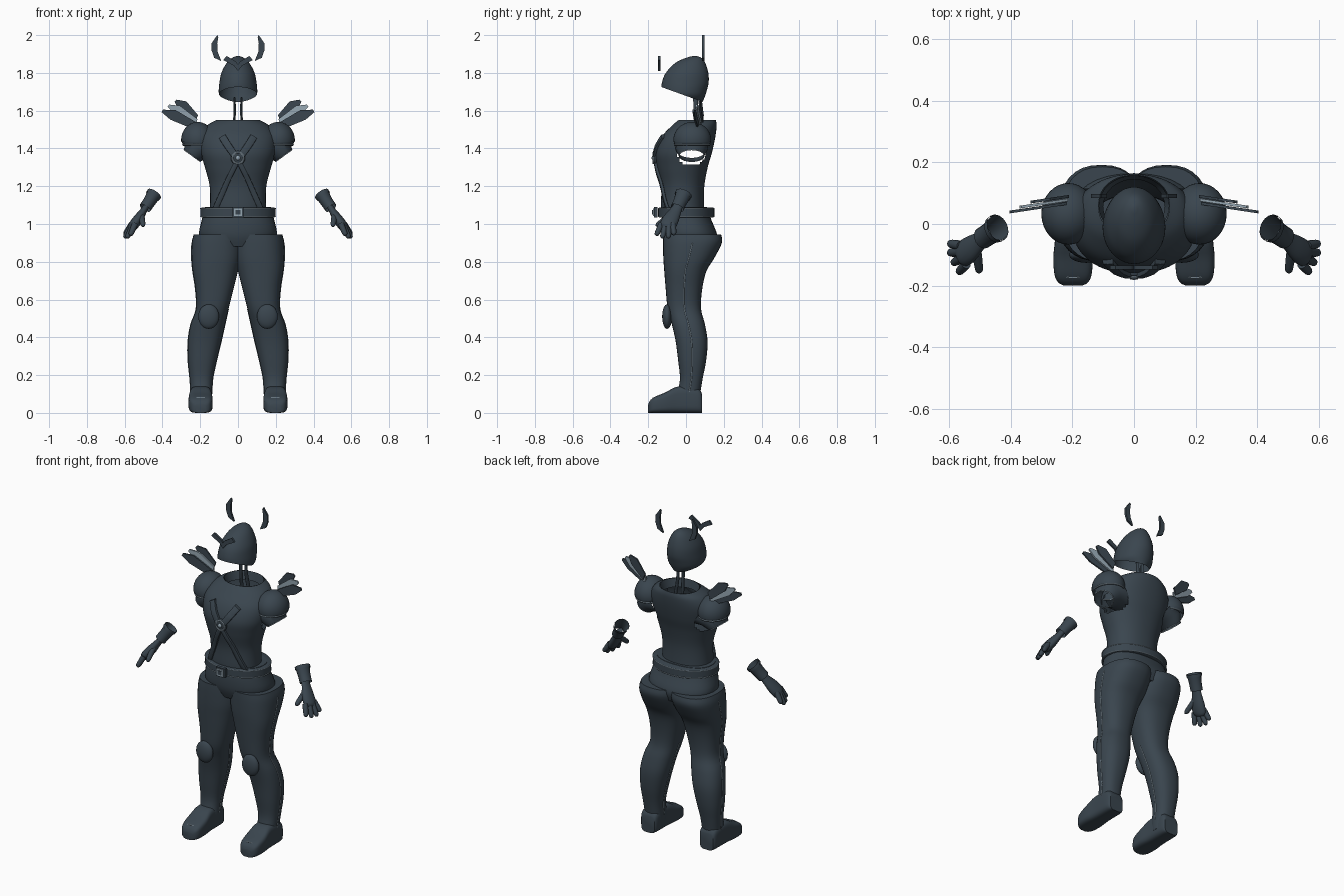
import bpy, bmesh, math
from mathutils import Vector, Matrix

if "Cube" in bpy.data.objects:
    bpy.data.objects.remove(bpy.data.objects["Cube"])


def material(name, rgb):
    m = bpy.data.materials.new(name)
    m.use_nodes = True
    m.diffuse_color = (*rgb, 1)
    m.node_tree.nodes["Principled BSDF"].inputs["Base Color"].default_value = (*rgb, 1)
    return m


SLATE = material("dark slate", (0.042, 0.06, 0.077))
STEEL = material("pale steel", (0.3, 0.38, 0.44))


def finish(name, bm, mat=SLATE, mirror=False):
    """Turn a bmesh into an object, optionally with a copy across x."""
    bmesh.ops.recalc_face_normals(bm, faces=bm.faces)
    for side in ((1, -1) if mirror else (1,)):
        if side < 0:
            bmesh.ops.scale(bm, vec=(-1, 1, 1), verts=bm.verts)
            bmesh.ops.reverse_faces(bm, faces=bm.faces)
        full = name if not mirror else ("left_" if side > 0 else "right_") + name
        me = bpy.data.meshes.new(full)
        bm.to_mesh(me)
        me.materials.append(mat)
        me.shade_smooth()
        me.set_sharp_from_angle(angle=math.radians(40))
        bpy.context.collection.objects.link(bpy.data.objects.new(full, me))
    bm.free()


def spline(rows, steps=4):
    """Catmull-Rom interpolation through rows of numbers."""
    out = []
    for i in range(len(rows) - 1):
        a, b, c, d = (rows[max(0, min(len(rows) - 1, i + k))] for k in (-1, 0, 1, 2))
        for s in range(steps):
            t = s / steps
            out.append([q + t / 2 * (r - p + t * (2 * p - 5 * q + 4 * r - w + t * (3 * (q - r) + w - p)))
                        for p, q, r, w in zip(a, b, c, d)])
    return out + [list(rows[-1])]


def skin(sections, n=32, power=2.0, caps=True):
    """Join rings, each given as centre, half-axis u and half-axis v."""
    bm = bmesh.new()
    e = 2 / power
    rings = []
    for c, u, v in sections:
        ring = []
        for k in range(n):
            a = math.tau * k / n
            co, si = math.cos(a), math.sin(a)
            ring.append(bm.verts.new(c + u * math.copysign(abs(co) ** e, co)
                                     + v * math.copysign(abs(si) ** e, si)))
        rings.append(ring)
    for p, q in zip(rings, rings[1:]):
        for k in range(n):
            bm.faces.new((p[k], p[(k + 1) % n], q[(k + 1) % n], q[k]))
    if caps:
        bm.faces.new(rings[0])
        bm.faces.new(rings[-1])
    return bm


def stack(rows, steps=4, **kw):
    """Rows of height, x from, x to, y front, y back."""
    return skin([(Vector(((a + b) / 2, (f + k) / 2, z)), Vector(((b - a) / 2, 0, 0)), Vector((0, (k - f) / 2, 0)))
                 for z, a, b, f, k in spline(rows, steps)], **kw)


def tube(rows, flat=1.0, caps=True, n=16):
    """Rows of x, y, z, radius; flat squeezes it across its width."""
    d = (Vector(rows[-1][:3]) - Vector(rows[0][:3])).normalized()
    v = d.cross(Vector((0, 1, 0))).normalized()
    u = v.cross(d)
    return skin([(Vector(r[:3]), u * r[3], v * r[3] * flat) for r in spline(rows)], n, caps=caps)


def hoop(centre, u, v, out, r):
    """Thin closed wire around an ellipse with half-axes u and v."""
    secs = []
    for k in range(49):
        a = math.tau * k / 48
        arm = u * math.cos(a) + v * math.sin(a)
        secs.append((Vector(centre) + arm, arm.normalized() * r, Vector(out) * r))
    return skin(secs, 8, caps=False)


def plate(outline, y, thick=0.012, lean=0.0):
    """Flat outline in x and z, extruded along y."""
    bm = bmesh.new()
    f = bm.faces.new([bm.verts.new((x, y + lean * x, z)) for x, z in outline])
    ext = bmesh.ops.extrude_face_region(bm, geom=[f])["geom"]
    bmesh.ops.translate(bm, vec=(0, thick, 0), verts=[g for g in ext if isinstance(g, bmesh.types.BMVert)])
    return bm


def ball(centre, size):
    bm = bmesh.new()
    m = Matrix.Translation(centre) @ Matrix.Diagonal((*size, 1))
    bmesh.ops.create_uvsphere(bm, u_segments=32, v_segments=20, radius=1, matrix=m)
    return bm


X, Y, Z = Vector((1, 0, 0)), Vector((0, 1, 0)), Vector((0, 0, 1))

# Torso shell, open at the collar and arm holes
TORSO = [(1.05, -.155, .155, -.125, .1), (1.09, -.148, .148, -.132, .095), (1.2, -.15, .15, -.132, .097),
         (1.3, -.175, .175, -.152, .115), (1.38, -.198, .198, -.16, .138), (1.46, -.2, .2, -.13, .155),
         (1.52, -.165, .165, -.075, .162), (1.55, -.115, .115, -.04, .158)]
bm = stack(TORSO, 6, n=64, power=2.2, caps=False)
holes = [f for f in bm.faces if abs(f.calc_center_median().x) > .1 and
         ((f.calc_center_median().y - .03) / .075) ** 2 + ((f.calc_center_median().z - 1.37) / .06) ** 2 < 1]
bmesh.ops.delete(bm, geom=holes, context='FACES')
finish("torso", bm)
finish("collar_lining", stack([(1.55, -.115, .115, -.04, .158), (1.5, -.1, .1, -.03, .145)], caps=False))

# Hips, thighs and lower legs
LEG = [(.945, -.03, .234, -.121, .186), (.9, -.03, .245, -.122, .19), (.82, -.02, .246, -.12, .15),
       (.75, .0, .24, -.115, .108), (.65, .025, .225, -.107, .085), (.55, .05, .222, -.097, .08),
       (.47, .068, .25, -.075, .1), (.38, .088, .265, -.055, .114), (.28, .112, .265, -.042, .107),
       (.18, .133, .255, -.032, .088), (.1, .137, .25, -.045, .075), (.04, .14, .25, -.04, .07)]
finish("hips", stack([(1.09, -.175, .175, -.115, .11), (1.02, -.192, .192, -.125, .135),
                      (.94, -.205, .205, -.121, .165), (.88, -.16, .16, -.1, .15)], power=2.3))
finish("leg", stack(LEG, power=2.4), mirror=True)
finish("knee_pad", ball((.155, -.1, .51), (.055, .026, .065)), mirror=True)

# Pale seams down the sides of the legs
for name, col, rows in (("outer_seam", 2, LEG[1:-1]), ("inner_seam", 1, LEG[5:-1])):
    finish(name, tube([(r[col], (r[3] + r[4]) / 2, r[0], .0025) for r in rows], n=6), STEEL, mirror=True)

# Feet: ring heights run from heel to toe
foot = spline([(.085, .045, .1), (.06, .055, .13), (-.04, .058, .14), (-.11, .064, .108),
               (-.165, .06, .085), (-.19, .048, .066), (-.2, .03, .045)])
finish("foot", skin([(Vector((.198, y, h / 2)), X * w, Z * h / 2) for y, w, h in foot], power=4), mirror=True)
finish("toe_line", tube([(.175, -.172, .078, .003), (.198, -.174, .08, .003), (.221, -.172, .078, .003)], n=6),
       STEEL, mirror=True)

# Belt with pale edges, and buckle
finish("belt", stack([(1.034, -.19, .19, -.138, .14), (1.038, -.198, .198, -.147, .15),
                      (1.084, -.198, .198, -.147, .15), (1.088, -.19, .19, -.138, .14)], 1, n=48))
for name, z in (("lower_belt_edge", 1.04), ("upper_belt_edge", 1.082)):
    finish(name, hoop((0, .0015, z), X * .198, Y * .1485, Z, .0025), STEEL)
finish("buckle_frame", plate([(-.03, 1.035), (.03, 1.035), (.03, 1.09), (-.03, 1.09)], -.17, .02))
finish("buckle_plate", plate([(-.022, 1.042), (.022, 1.042), (.022, 1.083), (-.022, 1.083)], -.176, .007), STEEL)
finish("buckle_centre", plate([(-.013, 1.05), (.013, 1.05), (.013, 1.075), (-.013, 1.075)], -.18, .005))


# Crossed chest straps that follow the torso
def chest_y(x, z):
    row = min(spline(TORSO, 12), key=lambda r: abs(r[0] - z))
    reach = max(0, 1 - abs(x / row[2]) ** 2.2) ** (1 / 2.2)
    mid = (row[3] + row[4]) / 2
    return mid - (row[4] - row[3]) / 2 * reach


for name, path, lean in (
        ("upper_strap", [(.085, 1.465, .02), (.05, 1.41, .02), (0, 1.34, .018)], -.5),
        ("lower_strap", [(0, 1.34, .014), (-.045, 1.25, .014), (-.085, 1.16, .015), (-.125, 1.07, .015)], -.5)):
    if name == "lower_strap":
        path = [(-x, z, w) for x, z, w in path]
        lean = .5
    finish(name, skin([(Vector((x, chest_y(x, z) - .006, z)), Vector((w * .85, 0, w * lean)), Y * .009)
                       for x, z, w in spline(path, 6)], 12, power=5), mirror=True)

# Chest emblem
finish("emblem_disc", ball((0, -.163, 1.35), (.038, .012, .038)))
finish("emblem_ring", hoop((0, -.172, 1.35), X * .029, Z * .029, Y, .005), STEEL)
finish("emblem_stud", ball((0, -.172, 1.35), (.013, .01, .013)), STEEL)

# Sleeves, shoulder domes and rims
finish("sleeve", skin([(Vector((.15, .03, 1.415)), Vector((.05, 0, .07)), Y * .085),
                       (Vector((.215, .03, 1.4)), Vector((.062, 0, .05)), Y * .085),
                       (Vector((.243, .03, 1.362)), Vector((.043, 0, .031)), Y * .066)],
                      caps=False), mirror=True)
finish("sleeve_edge", hoop((.243, .03, 1.362), Vector((.043, 0, .031)), Y * .066,
                           Vector((.58, 0, -.81)), .0025), STEEL, mirror=True)
bm = ball((.213, .033, 1.445), (.088, .1, .095))
bmesh.ops.bisect_plane(bm, geom=bm.verts[:] + bm.edges[:] + bm.faces[:], plane_co=(0, 0, 1.435),
                       plane_no=(0, 0, -1), clear_outer=True)
finish("shoulder_dome", bm, mirror=True)
finish("shoulder_rim", stack([(1.44, .125, .298, -.065, .131), (1.414, .13, .292, -.06, .126)], 1,
                             caps=False), mirror=True)
finish("shoulder_piping", hoop((.211, .033, 1.422), X * .0825, Y * .0945, Z, .003), STEEL, mirror=True)

# Shoulder blades
for k, (name, root, tip, w, mat) in enumerate((
        ("lower_blade", (.21, 1.51), (.398, 1.605), .029, SLATE),
        ("middle_blade", (.21, 1.53), (.365, 1.632), .027, STEEL),
        ("upper_blade", (.215, 1.55), (.325, 1.658), .03, SLATE))):
    r, t = Vector(root), Vector(tip)
    side = Vector((-(t - r).y, (t - r).x)).normalized() * w
    near, far = r.lerp(t, .1), r.lerp(t, .72)
    finish(name, plate([r - side * .6, far - side, t - side * .5, t, far + side, near + side * .7],
                       .095 + .011 * k, .009, -.15), mat, mirror=True)

# Helmet, cut on a slope that rises toward the face
bm = stack([(1.62, -.05, .05, -.09, .08), (1.65, -.072, .072, -.115, .09), (1.68, -.098, .098, -.128, .102),
            (1.71, -.102, .102, -.13, .111), (1.75, -.098, .098, -.127, .12), (1.8, -.088, .088, -.107, .118),
            (1.85, -.062, .062, -.06, .103), (1.878, -.034, .034, -.005, .084), (1.89, -.006, .006, .04, .056)], n=40)
bmesh.ops.bisect_plane(bm, geom=bm.verts[:] + bm.edges[:] + bm.faces[:], plane_co=(0, -.13, 1.725),
                       plane_no=(0, -.36, -1), clear_outer=True)
bmesh.ops.delete(bm, geom=[f for f in bm.faces if len(f.verts) > 8 and f.calc_center_median().z < 1.75],
                 context='FACES')
finish("helmet", bm)
finish("brow_crest", plate([(0, 1.81), (.022, 1.838), (.078, 1.868), (.06, 1.89), (.012, 1.86), (0, 1.845)],
                           -.147, .012), mirror=True)
finish("horn", plate([(.088, 1.862), (.126, 1.88), (.14, 1.92), (.139, 1.958), (.11, 2.0),
                      (.104, 1.99), (.11, 1.955), (.108, 1.912)], .085, .012), mirror=True)
finish("neck_strap", tube([(.018, .05, 1.67, .012), (.018, .055, 1.58, .014), (.024, .07, 1.49, .014)],
                          .45), mirror=True)

# Gauntlets and gloved hands
finish("cuff", tube([(.443, -.012, 1.16, .043), (.468, -.03, 1.12, .037), (.492, -.046, 1.085, .036)],
                    .9, caps=False), mirror=True)
finish("cuff_rim", tube([(.443, -.012, 1.16, .046), (.452, -.018, 1.147, .045)], .9, caps=False), mirror=True)
finish("palm", tube([(.475, -.035, 1.11, .024), (.5, -.055, 1.07, .031), (.53, -.08, 1.025, .043),
                     (.555, -.097, .99, .043), (.564, -.102, .975, .03)], .6), mirror=True)
for name, base, tip in (("index_finger", (.545, -.13, 1.0), (.568, -.155, .945)),
                        ("middle_finger", (.555, -.108, .995), (.585, -.125, .932)),
                        ("ring_finger", (.562, -.09, .995), (.597, -.093, .932)),
                        ("little_finger", (.562, -.07, 1.0), (.597, -.064, .948)),
                        ("thumb", (.512, -.08, 1.05), (.503, -.15, .995))):
    mid = Vector(base).lerp(Vector(tip), .6)
    end = Vector(base).lerp(Vector(tip), 1.12)
    finish(name, tube([(*base, .016), (*mid, .015), (*tip, .012), (*end, .003)], n=12), mirror=True)
